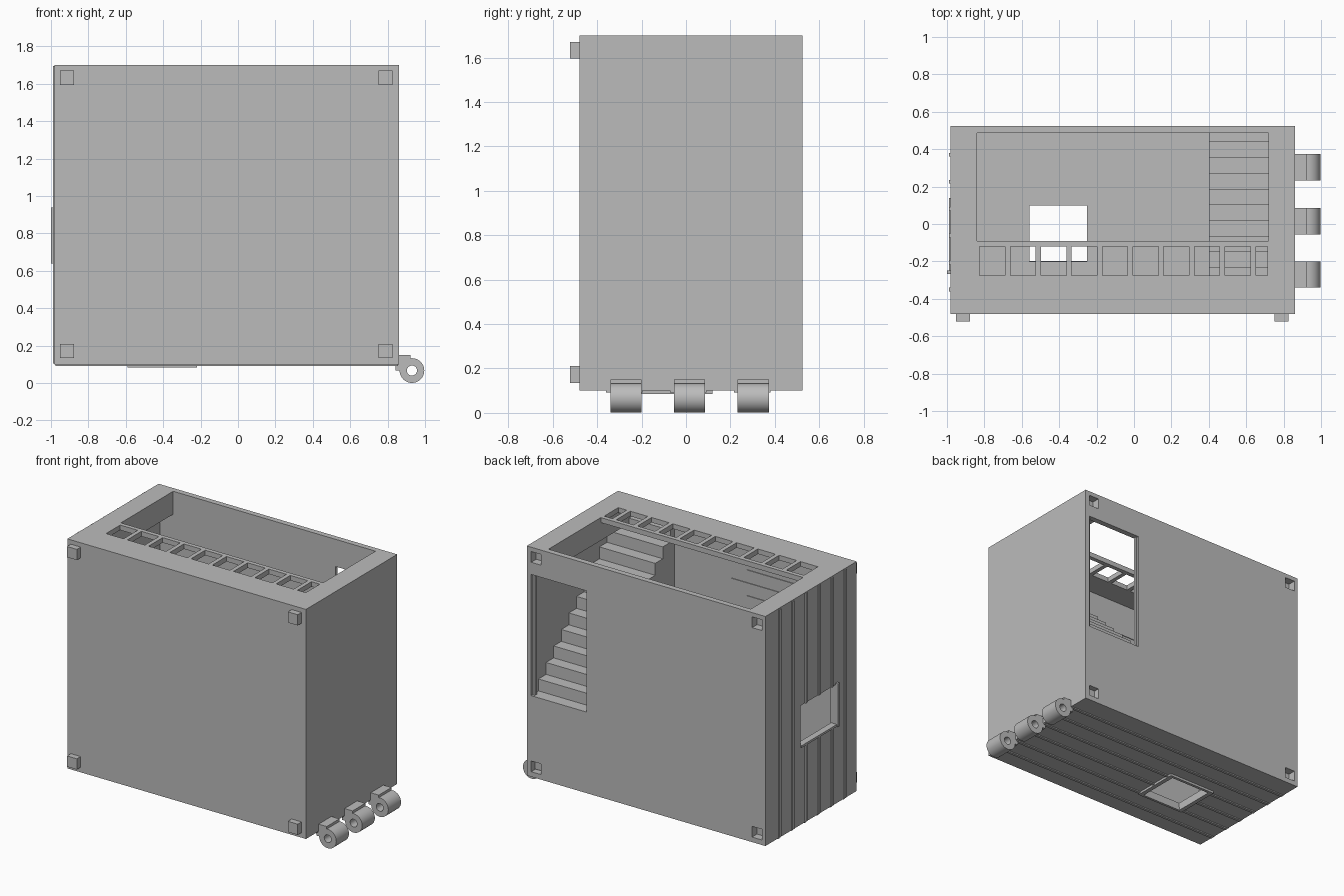
import bpy
import bmesh
from mathutils import Matrix, Vector

if "Cube" in bpy.data.objects:
    bpy.data.objects.remove(bpy.data.objects["Cube"], do_unlink=True)

grey = bpy.data.materials.new("plain_grey")
grey.use_nodes = True
grey.diffuse_color = (0.5, 0.5, 0.5, 1)
grey.node_tree.nodes["Principled BSDF"].inputs["Base Color"].default_value = (0.5, 0.5, 0.5, 1)


def finish(name, bm):
    bmesh.ops.recalc_face_normals(bm, faces=bm.faces)
    mesh = bpy.data.meshes.new(name)
    bm.to_mesh(mesh)
    bm.free()
    mesh.materials.append(grey)
    obj = bpy.data.objects.new(name, mesh)
    bpy.context.collection.objects.link(obj)
    return obj


def box(name, x, y, z):
    bm = bmesh.new()
    bmesh.ops.create_cube(bm, size=1)
    lo, hi = Vector((x[0], y[0], z[0])), Vector((x[1], y[1], z[1]))
    for v in bm.verts:
        v.co = (lo + hi) / 2 + v.co * (hi - lo)
    return finish(name, bm)


def cylinder_y(name, centre, radius, length):
    bm = bmesh.new()
    bmesh.ops.create_cone(bm, cap_ends=True, segments=40, radius1=radius,
                          radius2=radius, depth=length)
    bmesh.ops.rotate(bm, verts=bm.verts, matrix=Matrix.Rotation(1.5707963, 3, 'X'))
    bmesh.ops.translate(bm, verts=bm.verts, vec=centre)
    return finish(name, bm)


def boolean(target, tool, operation='DIFFERENCE'):
    mod = target.modifiers.new("bool", 'BOOLEAN')
    mod.operation = operation
    mod.solver = 'EXACT'
    mod.object = tool
    bpy.context.view_layer.objects.active = target
    bpy.ops.object.modifier_apply(modifier=mod.name)
    bpy.data.objects.remove(tool, do_unlink=True)


def cut(target, x, y, z):
    boolean(target, box("cutter", x, y, z))


# Main hollow case, with thick lips at both ends of the top and floor
X, Y, Z = (-0.98, 0.86), (-0.48, 0.525), (0.1, 1.7)
IN_Y = (-0.447, 0.486)
case = box("case", X, Y, Z)

# Raised seams on the left end and the underside
for i in range(6):
    y = 0.37 - 0.144 * i
    seam = (y - 0.01, y + 0.01)
    boolean(case, box("seam", (-0.988, -0.97), seam, (0.105, 1.695)), 'UNION')
    boolean(case, box("seam", (-0.975, 0.855), seam, (0.092, 0.11)), 'UNION')

cut(case, (-0.94, 0.83), IN_Y, (0.26, 1.54))
cut(case, (-0.84, 0.72), IN_Y, (0.14, 1.665))
cut(case, (-0.84, 0.72), (-0.09, 0.486), (1.6, 1.8))

# Row of square holes along the top
for i in range(10):
    x = -0.825 + 0.164 * i
    cut(case, (x, min(x + 0.135, 0.715)), (-0.275, -0.12), (1.6, 1.8))

# Doorway, end window, floor window
cut(case, (0.40, 0.828), (0.44, 0.6), (0.665, 1.51))
cut(case, (-1.1, -0.9), (-0.25, 0.14), (0.65, 0.93))
cut(case, (-0.56, -0.25), (-0.2, 0.1), (0, 0.2))

# Pegs on the front and matching sockets on the back
for x in ((-0.953, -0.877), (0.75, 0.826)):
    for z in ((0.135, 0.21), (1.595, 1.67)):
        cut(case, x, (0.47, 0.6), z)
        box("peg", x, (-0.522, -0.47), z)

# Staircase rising towards the front
STEPS, RUN, RISE = 11, 0.084, 0.083
profile = [(0.486, 0.14), (0.486, 0.665)]
for i in range(STEPS):
    y, z = 0.44 - i * RUN, 0.665 + i * RISE
    profile += [(y, z), (y, z + RISE)]
profile += [(-0.45, 0.665 + STEPS * RISE), (-0.45, 0.14)]
bm = bmesh.new()
side = bm.faces.new([bm.verts.new((0.40, y, z)) for y, z in profile])
ext = bmesh.ops.extrude_face_region(bm, geom=[side])
bmesh.ops.translate(bm, vec=(0.432, 0, 0),
                    verts=[g for g in ext["geom"] if isinstance(g, bmesh.types.BMVert)])
finish("staircase", bm)

# Door jambs
for x in (0.405, 0.815):
    box("door_jamb", (x - 0.006, x + 0.006), (0.488, 0.51), (0.665, 1.51))

# Window trim on the end and on the underside
box("window_post", (-1.0, -0.95), (-0.268, -0.248), (0.64, 0.94))
box("window_sill", (-0.99, -0.945), (-0.25, 0.14), (0.64, 0.655))
for x in ((-0.59, -0.56), (-0.25, -0.22)):
    box("floor_window_side", x, (-0.21, 0.12), (0.084, 0.11))
for y in ((-0.215, -0.198), (0.1, 0.12)):
    box("floor_window_rail", (-0.59, -0.22), y, (0.084, 0.11))

# Thin board seams on the inside of the front wall
for i in range(8):
    shift = 0.12 * (i % 2)
    box("inner_board_seam", (-0.9 + shift, -0.16 + shift), (-0.45, -0.442),
        (1.43 - 0.09 * i, 1.436 - 0.09 * i))

# Three hinge knuckles
for y in (-0.27, 0.015, 0.303):
    hinge = cylinder_y("hinge", (0.93, y, 0.067), 0.066, 0.14)
    boolean(hinge, box("arm", (0.842, 0.922), (y - 0.07, y + 0.07), (0.066, 0.15)), 'UNION')
    boolean(hinge, cylinder_y("bore", (0.93, y, 0.067), 0.027, 0.3))
    bpy.ops.object.select_all(action='DESELECT')
    hinge.select_set(True)
    bpy.context.view_layer.objects.active = hinge
    bpy.ops.object.shade_smooth_by_angle()
